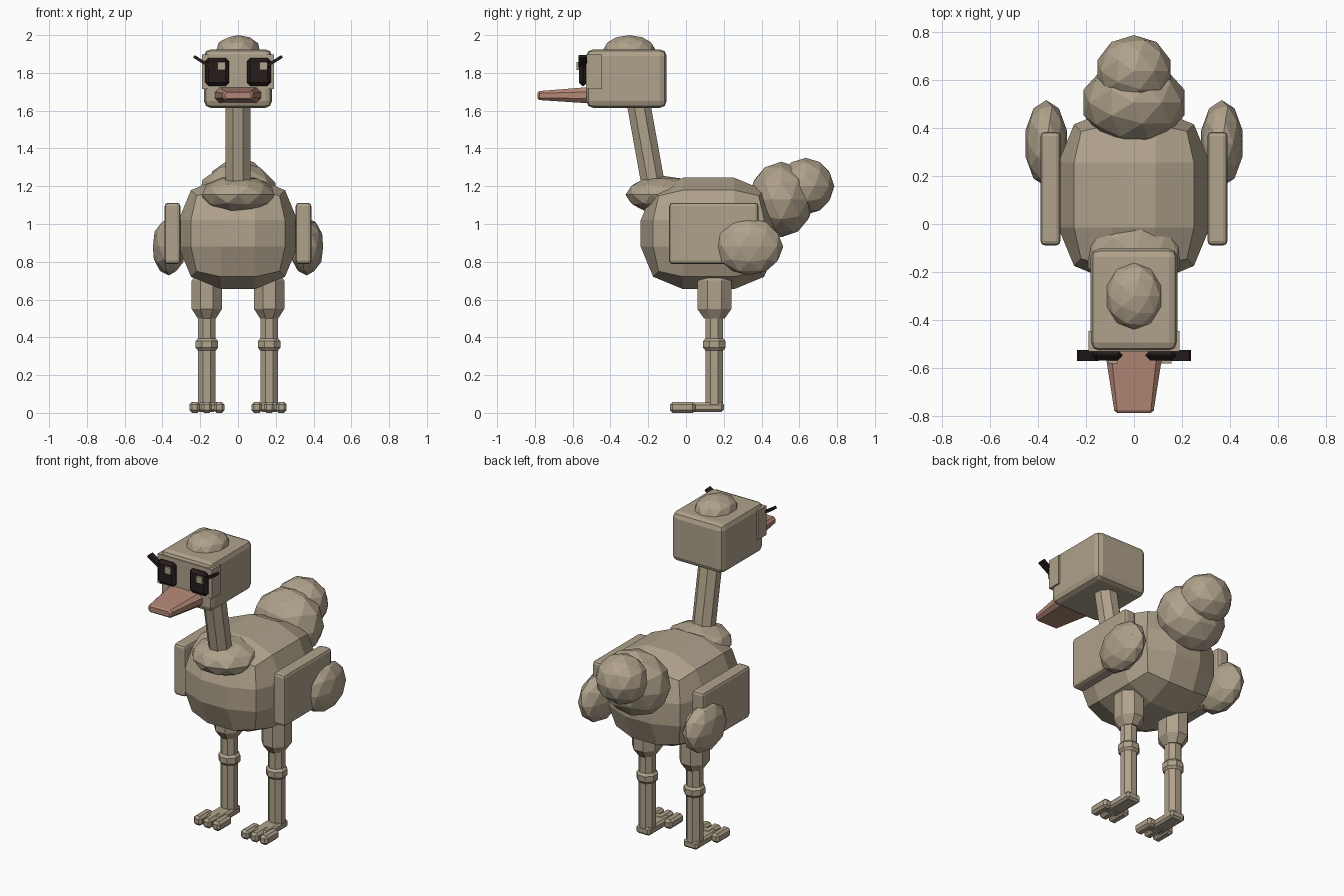
import bpy, bmesh, math
from mathutils import Matrix, Vector

if "Cube" in bpy.data.objects:
    bpy.data.objects.remove(bpy.data.objects["Cube"], do_unlink=True)


def material(name, rgb):
    mat = bpy.data.materials.new(name)
    mat.use_nodes = True
    color = (*rgb, 1)
    mat.diffuse_color = color
    mat.node_tree.nodes["Principled BSDF"].inputs["Base Color"].default_value = color
    return mat


TAN = material("tan_feathers", (0.43, 0.36, 0.26))
PINK = material("pink_bill", (0.45, 0.24, 0.18))
BLACK = material("dark_eyes", (0.02, 0.012, 0.012))


def finish(bm, name, mat):
    bmesh.ops.recalc_face_normals(bm, faces=bm.faces)
    mesh = bpy.data.meshes.new(name)
    bm.to_mesh(mesh)
    bm.free()
    mesh.materials.append(mat)
    obj = bpy.data.objects.new(name, mesh)
    bpy.context.collection.objects.link(obj)
    return obj


def box(name, center, size, bevel=0.0, segments=1, mat=TAN, tilt=0.0):
    """Box with rounded edges, tilted about the y axis."""
    bm = bmesh.new()
    bmesh.ops.create_cube(bm, size=1)
    bmesh.ops.scale(bm, vec=size, verts=bm.verts)
    if bevel:
        bmesh.ops.bevel(bm, geom=bm.edges[:], offset=bevel, segments=segments,
                        profile=0.5, affect='EDGES', clamp_overlap=True)
    bmesh.ops.transform(bm, verts=bm.verts,
                        matrix=Matrix.Translation(center) @ Matrix.Rotation(tilt, 4, 'Y'))
    return finish(bm, name, mat)


def puff(name, center, radii):
    """Faceted ball of feathers."""
    bm = bmesh.new()
    bmesh.ops.create_icosphere(bm, subdivisions=2, radius=1)
    bmesh.ops.scale(bm, vec=radii, verts=bm.verts)
    bmesh.ops.translate(bm, vec=center, verts=bm.verts)
    return finish(bm, name, TAN)


def loft(name, sections, mat=TAN):
    """Skin a list of rings of points and cap both ends."""
    bm = bmesh.new()
    rings = [[bm.verts.new(p) for p in ring] for ring in sections]
    for a, b in zip(rings, rings[1:]):
        for i in range(len(a)):
            j = (i + 1) % len(a)
            bm.faces.new((a[i], a[j], b[j], b[i]))
    bm.faces.new(rings[0])
    bm.faces.new(rings[-1])
    return finish(bm, name, mat)


def octagon(center, rx, ry):
    """Horizontal octagon with flat sides facing the axes."""
    k = 1 / math.cos(math.pi / 8)
    angles = [(i + 0.5) * math.pi / 4 for i in range(8)]
    return [Vector(center) + Vector((rx * k * math.cos(a), ry * k * math.sin(a), 0))
            for a in angles]


def bill_ring(y, z, w, h, c):
    """Upright rectangle with cut corners."""
    corner = [(w, h - c), (w - c, h), (c - w, h), (-w, h - c),
              (-w, c - h), (c - w, -h), (w - c, -h), (w, c - h)]
    return [(x, y, z + dz) for x, dz in corner]


# Body, chest and tail
box("body", (0, 0.12, 0.95), (0.63, 0.72, 0.59), 0.225, 2)
puff("chest", (0, -0.12, 1.155), (0.2, 0.2, 0.1))
puff("tail_base", (0, 0.505, 1.13), (0.22, 0.175, 0.2))
puff("tail_tip", (0, 0.635, 1.2), (0.16, 0.15, 0.15))

# Neck
loft("neck", [octagon((0, -0.165, 1.16), 0.065, 0.063),
              octagon((0, -0.255, 1.66), 0.065, 0.063)])

# Head, face plate, crest and bill
box("head", (0, -0.315, 1.77), (0.36, 0.425, 0.31), 0.035, 2)
box("face_plate", (0, -0.487, 1.806), (0.38, 0.085, 0.185))
puff("crest", (0, -0.3, 1.92), (0.12, 0.14, 0.08))
loft("bill", [bill_ring(-0.5, 1.682, 0.125, 0.044, 0.026),
              bill_ring(-0.775, 1.68, 0.082, 0.024, 0.012),
              bill_ring(-0.785, 1.68, 0.07, 0.016, 0.008)], PINK)

for side, s in (("left", 1), ("right", -1)):
    # Eyes and lashes
    box(side + "_eye", (s * 0.111, -0.546, 1.805), (0.125, 0.042, 0.15), 0.018, 1, BLACK)
    box(side + "_eye_glint", (s * 0.111 + 0.023, -0.572, 1.836), (0.042, 0.014, 0.042))
    box(side + "_lash", (s * 0.193, -0.546, 1.862), (0.095, 0.045, 0.016),
        0, 1, BLACK, -s * math.radians(32))

    # Wings
    box(side + "_wing", (s * 0.347, 0.147, 0.95), (0.083, 0.472, 0.325), 0.018, 2)
    puff(side + "_wing_puff", (s * 0.365, 0.335, 0.88), (0.09, 0.18, 0.152))

    # Legs
    x, y = s * 0.165, 0.15
    loft(side + "_thigh", [octagon((x, y, z), rx, ry) for z, rx, ry in (
        (0.5, 0.048, 0.055), (0.55, 0.08, 0.09), (0.7, 0.08, 0.09), (0.74, 0.055, 0.065))])
    loft(side + "_shank", [octagon((x, y, z), 0.047, 0.047) for z in (0.02, 0.55)])
    loft(side + "_knee", [octagon((x, y, z), r, r) for z, r in (
        (0.33, 0.047), (0.345, 0.059), (0.38, 0.059), (0.395, 0.047))])

    # Feet
    box(side + "_foot", (x, 0.09, 0.03), (0.098, 0.22, 0.05), 0.012)
    for i, toe in enumerate(("inner", "middle", "outer")):
        box(f"{side}_{toe}_toe", (x + s * (i - 1) * 0.065, -0.018, 0.029),
            (0.056, 0.134, 0.058), 0.014)
